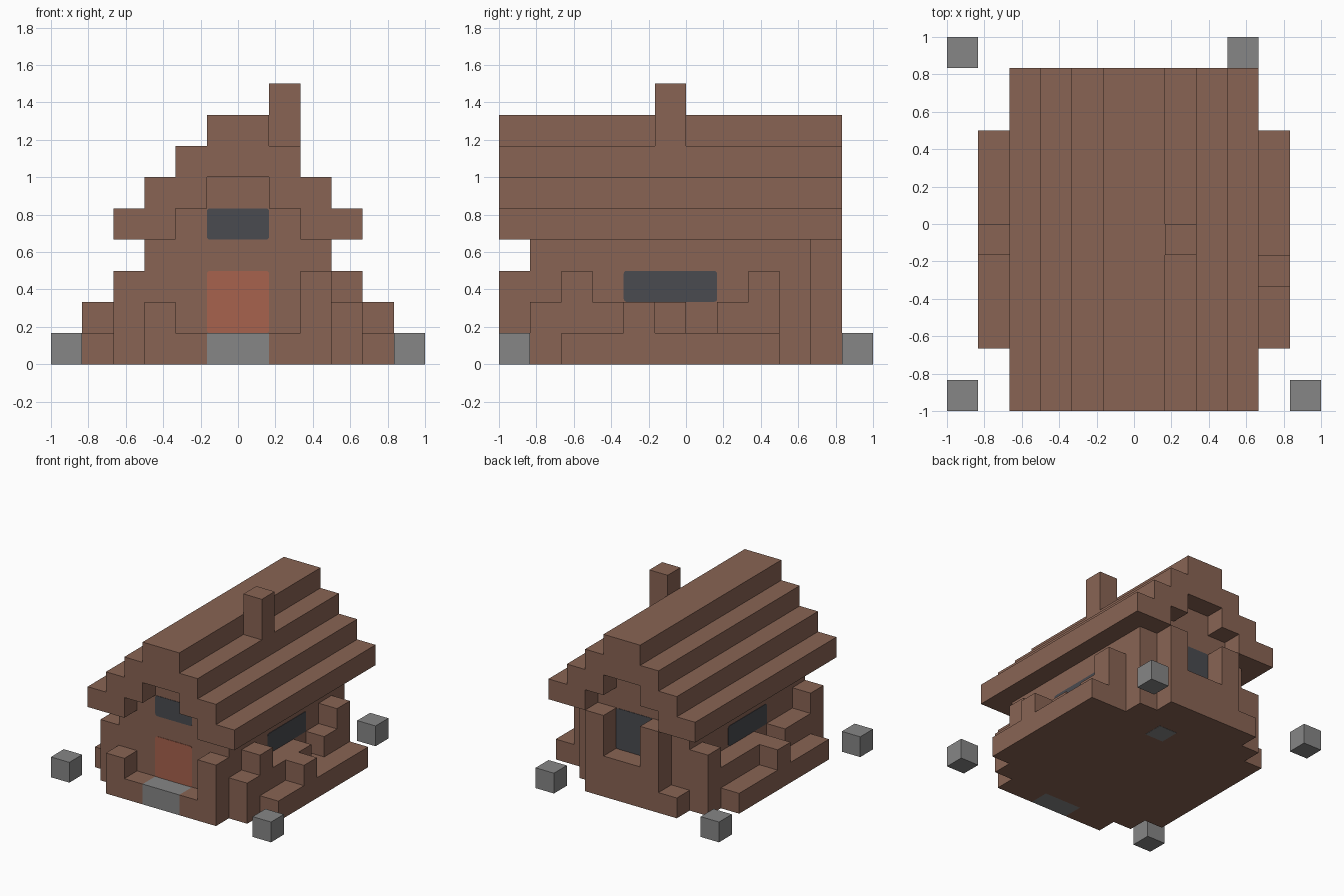
import bpy, bmesh
from mathutils import Vector

U = 1 / 6  # block size

if "Cube" in bpy.data.objects:
    bpy.data.objects.remove(bpy.data.objects["Cube"], do_unlink=True)


def material(name, rgb):
    m = bpy.data.materials.new(name)
    m.use_nodes = True
    m.diffuse_color = (*rgb, 1)
    bsdf = m.node_tree.nodes["Principled BSDF"]
    bsdf.inputs["Base Color"].default_value = (*rgb, 1)
    bsdf.inputs["Roughness"].default_value = 0.9
    return m


WOOD = material("brown wood", (0.25, 0.127, 0.088))
STONE = material("grey stone", (0.24, 0.24, 0.24))
GLASS = material("dark glass", (0.068, 0.07, 0.08))
DOOR = material("red door", (0.39, 0.122, 0.074))


def finish(name, bm, mat):
    bmesh.ops.scale(bm, vec=(U, U, U), verts=bm.verts)
    bmesh.ops.recalc_face_normals(bm, faces=bm.faces)
    mesh = bpy.data.meshes.new(name)
    bm.to_mesh(mesh)
    bm.free()
    mesh.materials.append(mat)
    ob = bpy.data.objects.new(name, mesh)
    bpy.context.collection.objects.link(ob)
    return ob


def box(name, x, y, z, mat=WOOD):
    """Box from (low, high) block ranges."""
    bm = bmesh.new()
    bmesh.ops.create_cube(bm, size=1)
    for v in bm.verts:
        v.co = [r[0] if c < 0 else r[1] for c, r in zip(v.co, (x, y, z))]
    return finish(name, bm, mat)


def extrude_profile(name, half, y0, y1, mat=WOOD):
    """Mirror an xz half profile and extrude it along y."""
    pts = half + [(-x, z) for x, z in reversed(half)]
    bm = bmesh.new()
    face = bm.faces.new([bm.verts.new((x, y0, z)) for x, z in pts])
    geom = bmesh.ops.extrude_face_region(bm, geom=[face])["geom"]
    moved = [g for g in geom if isinstance(g, bmesh.types.BMVert)]
    bmesh.ops.translate(bm, vec=(0, y1 - y0, 0), verts=moved)
    return finish(name, bm, mat)


def panel(name, origin, across, up, normal, mat):
    """Thin plate with softened corners."""
    o, a, b, n = map(Vector, (origin, across, up, normal))
    o += n * 0.02
    bm = bmesh.new()
    bm.faces.new([bm.verts.new(p) for p in (o, o + a, o + a + b, o + b)])
    bmesh.ops.bevel(bm, geom=bm.verts[:], offset=0.1, segments=3,
                    affect='VERTICES', profile=0.5)
    geom = bmesh.ops.extrude_face_region(bm, geom=bm.faces[:])["geom"]
    moved = [g for g in geom if isinstance(g, bmesh.types.BMVert)]
    bmesh.ops.translate(bm, vec=n * -0.03, verts=moved)
    return finish(name, bm, mat)


# House body and stepped roof shell with overhanging ends
inner = [(2, 4), (2, 5), (1, 5), (1, 6)]
outer = [(1, 8), (1, 7), (2, 7), (2, 6), (3, 6), (3, 5), (4, 5), (4, 4)]
extrude_profile("house_body", [(3, 0), (3, 4)] + inner, -5, 4)
extrude_profile("roof", outer + inner, -6, 5)
box("chimney", (1, 2), (-1, 0), (7, 9))

# Porch: (x start, x end, height), with a stone doorstep
for x0, x1, h in [(-3, -2, 2), (-2, -1, 1), (1, 2, 1), (2, 3, 3)]:
    box("porch_block", (x0, x1), (-6, -5), (0, h))
box("doorstep", (-1, 1), (-6, -5), (0, 1), STONE)

# Rear posts and window ledge
for x0, x1, h in [(-3, -2, 1), (-2, -1, 4), (-1, 1, 2), (1, 2, 4)]:
    box("rear_block", (x0, x1), (4, 5), (0, h))

# Side planters: block heights from front to back
planters = {
    "left": (1, [2, 3, 2, 2, 2, 1, 2, 3]),
    "right": (-1, [3, 2, 2, 1, 2, 2, 2, 2, 3]),
}
for side, (s, heights) in planters.items():
    near, far = sorted((s * 3, s * 4)), sorted((s * 4, s * 5))
    for i, h in enumerate(heights):
        box(side + "_planter_block", near, (i - 5, i - 4), (0, h))
    box(side + "_low_border", far, (-4, 3), (0, 1))
    y = -2 if s > 0 else -1
    box(side + "_border_block", far, (y, y + 1), (1, 2))
    panel(side + "_window", (s * 3, -2, 2), (0, 3, 0), (0, 0, 1),
          (s, 0, 0), GLASS)

# Door and end windows
panel("door", (-1, -5, 1), (2, 0, 0), (0, 0, 2), (0, -1, 0), DOOR)
panel("front_window", (-1, -5, 4), (2, 0, 0), (0, 0, 1), (0, -1, 0), GLASS)
panel("rear_window", (-1, 4, 2), (2, 0, 0), (0, 0, 2), (0, 1, 0), GLASS)

# Hearth stone showing under the floor
box("hearth_stone", (0, 1), (2, 3), (-0.01, 0.03), STONE)

# Loose stones around the yard
for x, y in [(-6, -6), (5, -6), (-6, 5), (3, 5)]:
    box("yard_stone", (x, x + 1), (y, y + 1), (0, 1), STONE)
